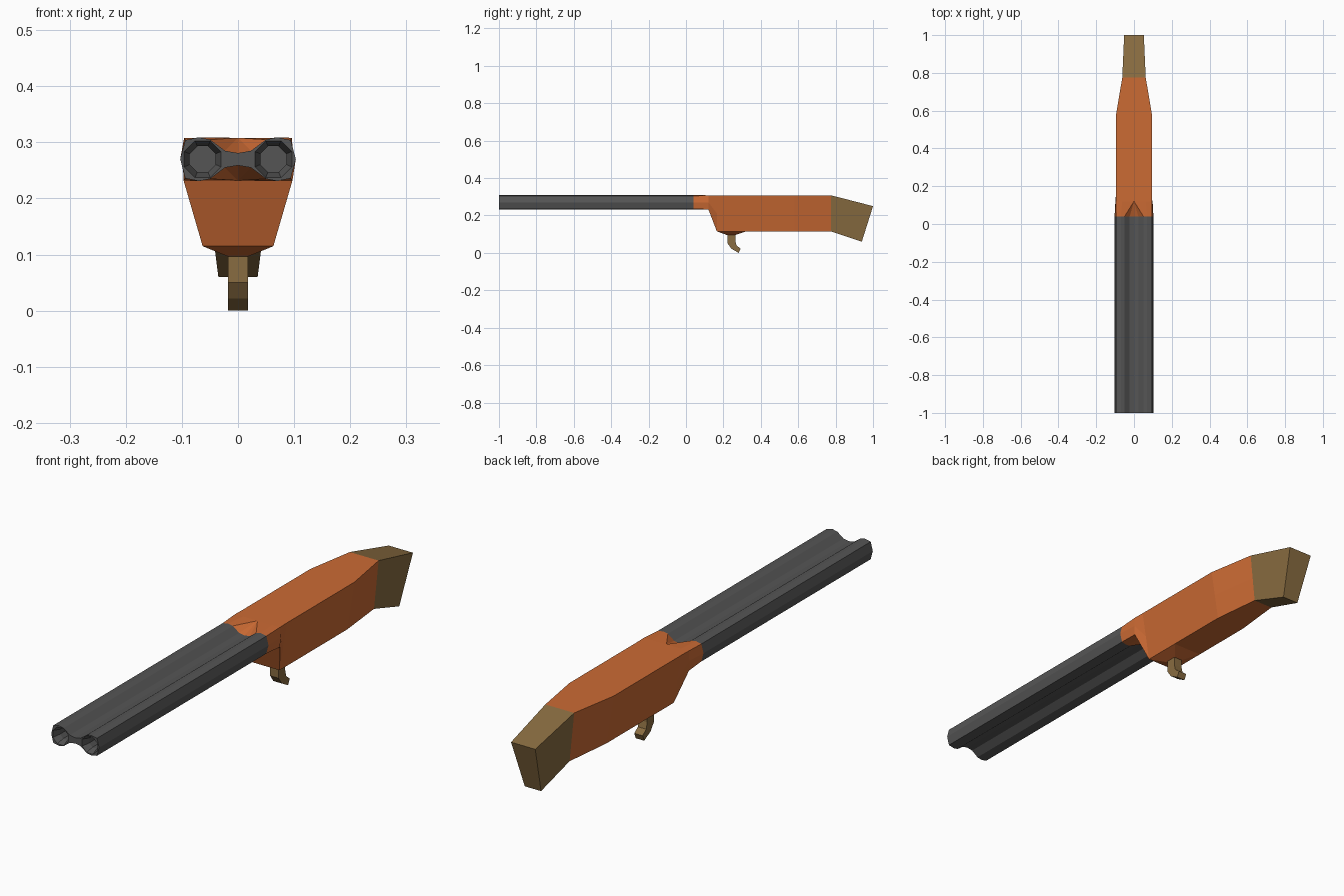
import bpy, bmesh, math
from mathutils import Matrix

if "Cube" in bpy.data.objects:
    bpy.data.objects.remove(bpy.data.objects["Cube"])


def material(name, rgb):
    m = bpy.data.materials.new(name)
    m.diffuse_color = (*rgb, 1)
    m.use_nodes = True
    m.node_tree.nodes["Principled BSDF"].inputs["Base Color"].default_value = m.diffuse_color
    return m


ORANGE = material("orange", (0.60, 0.145, 0.034))
STEEL = material("dark grey", (0.09, 0.09, 0.09))
WOOD = material("brown", (0.25, 0.15, 0.052))


def finish(name, bm, mat):
    bmesh.ops.remove_doubles(bm, verts=bm.verts, dist=1e-5)
    bmesh.ops.recalc_face_normals(bm, faces=bm.faces)
    me = bpy.data.meshes.new(name)
    bm.to_mesh(me)
    bm.free()
    me.materials.append(mat)
    ob = bpy.data.objects.new(name, me)
    bpy.context.collection.objects.link(ob)
    return ob


def mirror(half):
    """Close a ring given its x >= 0 half, running top to bottom."""
    return half + [(-x, y, z) for x, y, z in reversed(half) if x > 0]


def loft(name, rings, mat):
    bm = bmesh.new()
    vs = [[bm.verts.new(p) for p in r] for r in rings]
    n = len(rings[0])
    for a, b in zip(vs, vs[1:]):
        for i in range(n):
            j = (i + 1) % n
            bm.faces.new((a[i], a[j], b[j], b[i]))
    bm.faces.new(vs[0])
    bm.faces.new(vs[-1])
    return finish(name, bm, mat)


# Twin barrels: one figure-eight profile with both bores cut out
BZ = 0.27
upper = [(0, .011), (.023, .015), (.05, .035), (.07, .039), (.094, .034)]
outline = upper + [(.103, 0)] + [(x, -z) for x, z in reversed(upper)]


def barrel_ring(y):
    return mirror([(x, y, BZ + z) for x, z in outline])


barrels = loft("barrels", [barrel_ring(-1), barrel_ring(.04)], STEEL)

for side in (-1, 1):
    bm = bmesh.new()
    rings = [[(side * .063 + r * math.cos(math.tau * (k + .5) / 8), y,
               BZ + r * math.sin(math.tau * (k + .5) / 8)) for k in range(8)]
             for y, r in ((-1.01, .0355), (-1, .0355), (-.97, .025), (-.9, .025))]
    bm.free()
    cutter = loft("bore_cutter", rings, STEEL)
    cutter.hide_render = True
    cutter.hide_viewport = True
    cut = barrels.modifiers.new("bore", 'BOOLEAN')
    cut.operation = 'DIFFERENCE'
    cut.solver = 'EXACT'
    cut.object = cutter


# Receiver collar: barrel profile flaring into a flat-topped block, V notch in the middle
def body_half(y_top, y_bot, top, bot, z_bot, mid):
    """Eleven half-ring points matching the barrel outline."""
    yb, zt = y_bot, .308
    ym, zm = (y_top + y_bot) / 2, (zt + z_bot) / 2
    return ([(0, y_top, zt)] * 3 + [(top * .65, y_top, zt), (top, y_top, zt),
            (mid, ym, zm), (bot, yb, z_bot), (bot * .65, yb, z_bot)]
            + [(0, yb, z_bot)] * 3)


def full(half):
    # keeps duplicated centre points so every ring has the same count
    return half + [(-x, y, z) for x, y, z in reversed(half[1:-1])]


loft("receiver", [
    barrel_ring(.04),
    full(body_half(.12, .12, .096, .097, .232, .0985)),
    full(body_half(.165, .165, .095, .063, .115, .079)),
    full(body_half(.58, .58, .095, .063, .115, .079)),
    full(body_half(.775, .775, .062, .042, .115, .052)),
], ORANGE)


# Butt stock
def quad(yt, zt, wt, yb, zb, wb):
    return mirror([(wt, yt, zt), (wb, yb, zb)])


loft("butt_stock", [quad(.775, .308, .062, .775, .115, .042),
                    quad(1.0, .25, .052, .94, .06, .035)], WOOD)


# Trigger plate: shallow wedge under the receiver
def rect(w, y0, y1, z):
    return [(-w, y0, z), (w, y0, z), (w, y1, z), (-w, y1, z)]


loft("trigger_plate", [rect(.063, .165, .32, .115),
                       rect(.019, .215, .268, .097)], ORANGE)

# Curved trigger
hook = [(.223, .105), (.223, .05), (.243, .022), (.282, 0),
        (.292, .023), (.27, .04), (.264, .065), (.264, .105)]
loft("trigger", [[(x, y, z) for y, z in hook] for x in (-.018, .018)], WOOD)
